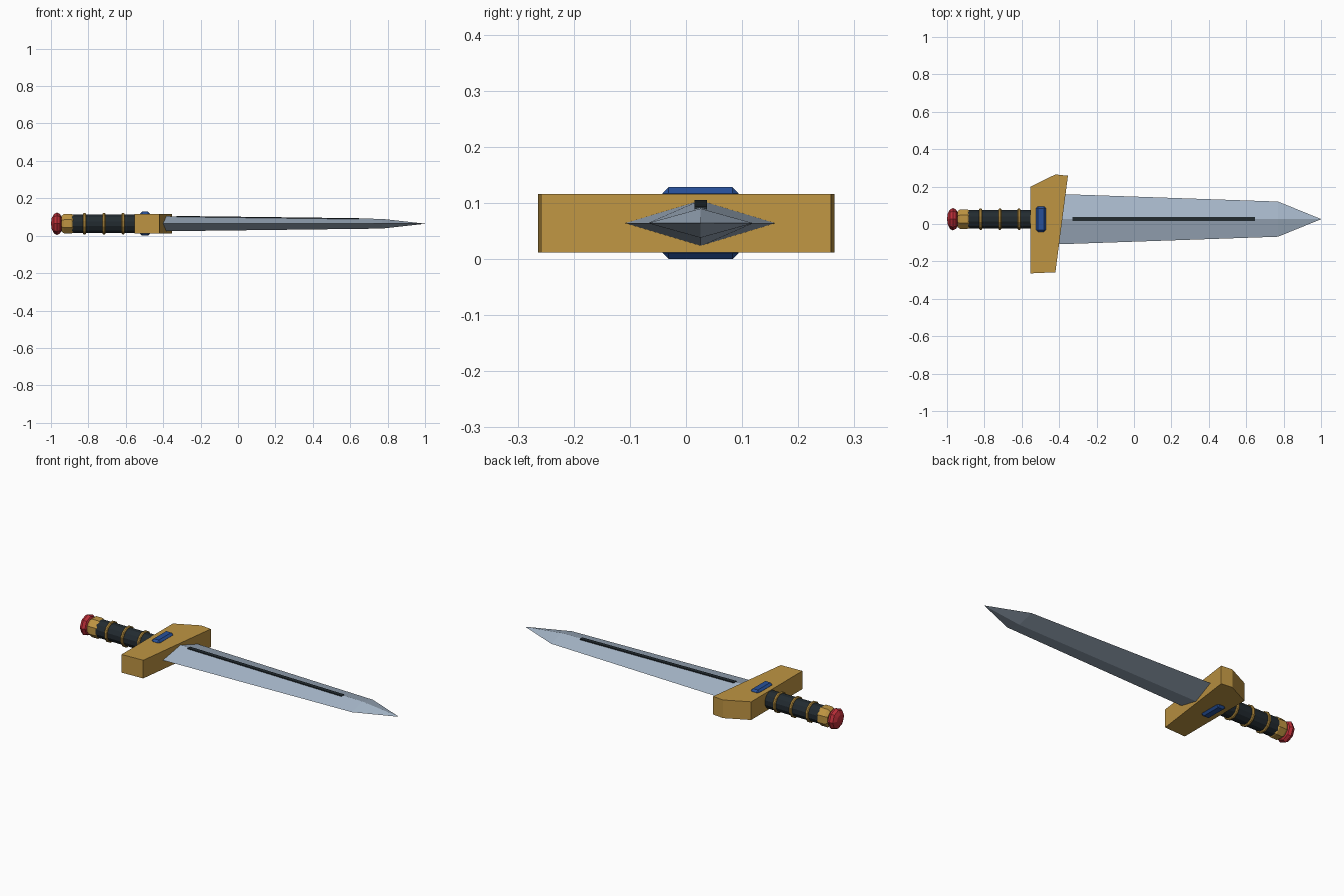
import bpy, bmesh, math
from mathutils import Matrix

if "Cube" in bpy.data.objects:
    bpy.data.objects.remove(bpy.data.objects["Cube"])

YC, ZC = 0.026, 0.064   # long axis of the sword


def mat(name, rgb):
    m = bpy.data.materials.new(name)
    m.diffuse_color = (*rgb, 1)
    m.use_nodes = True
    m.node_tree.nodes["Principled BSDF"].inputs["Base Color"].default_value = m.diffuse_color
    return m


GOLD = mat("gold", (0.52, 0.30, 0.055))
STEEL = mat("steel", (0.38, 0.47, 0.58))
DARK = mat("dark leather", (0.016, 0.024, 0.030))
BLUE = mat("blue gem", (0.020, 0.080, 0.320))
RED = mat("red gem", (0.50, 0.028, 0.040))


def finish(name, bm, material):
    bmesh.ops.recalc_face_normals(bm, faces=bm.faces)
    me = bpy.data.meshes.new(name)
    bm.to_mesh(me)
    bm.free()
    me.materials.append(material)
    ob = bpy.data.objects.new(name, me)
    bpy.context.collection.objects.link(ob)
    return ob


def loft(name, rings, material):
    """Skin equal-length rings of points and cap both ends."""
    bm = bmesh.new()
    vs = [[bm.verts.new(p) for p in r] for r in rings]
    n = len(vs[0])
    for a, b in zip(vs, vs[1:]):
        for i in range(n):
            j = (i + 1) % n
            bm.faces.new((a[i], a[j], b[j], b[i]))
    bm.faces.new(vs[0])
    bm.faces.new(vs[-1])
    return finish(name, bm, material)


def turned(name, profile, sides, material):
    """Faceted solid turned about the sword's axis from (x, radius) pairs."""
    turn = [2 * math.pi * (i + 0.5) / sides for i in range(sides)]
    return loft(name, [[(x, YC + r * math.cos(t), ZC + r * math.sin(t)) for t in turn]
                       for x, r in profile], material)


# Blade: diamond section with a pointed tip
def diamond(x, w, h):
    return [(x, YC + w, ZC), (x, YC, ZC + h), (x, YC - w, ZC), (x, YC, ZC - h)]


loft("blade", [diamond(-0.45, 0.136, 0.041), diamond(0.77, 0.094, 0.026),
               diamond(1.0, 0.0005, 0.0005)], STEEL)


# Dark strip lying along the upper ridge
def strip(x, top):
    return [(x, YC + dy, top + dz) for dy, dz in
            ((-0.011, -0.009), (0.011, -0.009), (0.011, 0), (-0.011, 0))]


loft("ridge_strip", [strip(-0.33, 0.1055), strip(0.647, 0.0935)], DARK)

# Crossguard: lopsided slab
outline = [(-0.553, -0.264), (-0.42, -0.258), (-0.353, 0.258), (-0.42, 0.265), (-0.553, 0.20)]
loft("crossguard", [[(x, y, z) for x, y in outline] for z in (0.012, 0.116)], GOLD)

# Blue gem running through the guard, showing on both faces
bm = bmesh.new()
bmesh.ops.create_cube(bm, size=1, matrix=Matrix.Translation((-0.497, YC, ZC))
                      @ Matrix.Diagonal((0.054, 0.136, 0.128, 1)))
bmesh.ops.bevel(bm, geom=bm.edges[:], offset=0.011, segments=1, affect='EDGES')
finish("guard_gem", bm, BLUE)

# Grip with three gold bands
turned("grip", [(-0.89, 0.051), (-0.53, 0.051)], 12, DARK)
for i, x in enumerate((-0.82, -0.717, -0.614)):
    turned(f"grip_band_{i + 1}", [(x - 0.008, 0.055), (x - 0.004, 0.059),
                                  (x + 0.004, 0.059), (x + 0.008, 0.055)], 12, GOLD)

# Pommel collar and red end gem
turned("pommel", [(-0.945, 0.045), (-0.93, 0.056), (-0.89, 0.056), (-0.873, 0.045)], 8, GOLD)
bm = bmesh.new()
bmesh.ops.create_uvsphere(bm, u_segments=8, v_segments=6, radius=1,
                          matrix=Matrix.Translation((-0.968, YC, ZC))
                          @ Matrix.Diagonal((0.032, 0.06, 0.06, 1))
                          @ Matrix.Rotation(math.pi / 2, 4, 'Y'))
finish("pommel_gem", bm, RED)
